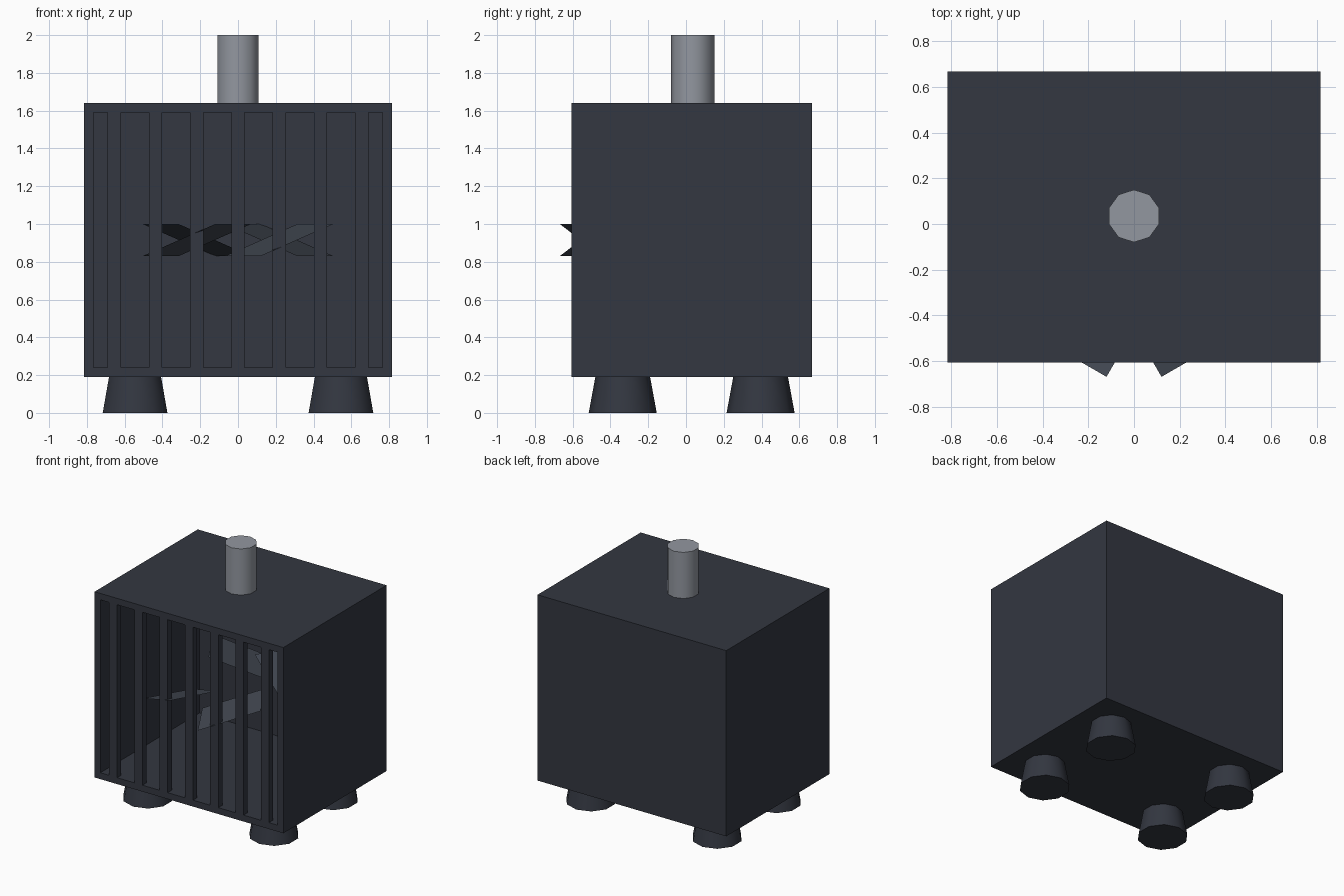
import bpy, bmesh, math
from mathutils import Matrix, Vector

if "Cube" in bpy.data.objects:
    bpy.data.objects.remove(bpy.data.objects["Cube"])


def material(name, rgb):
    m = bpy.data.materials.new(name)
    m.diffuse_color = (*rgb, 1)
    m.use_nodes = True
    m.node_tree.nodes["Principled BSDF"].inputs["Base Color"].default_value = m.diffuse_color
    return m


DARK = material("dark_metal", (0.033, 0.038, 0.052))
GREY = material("pipe_grey", (0.29, 0.31, 0.35))
BLADE = material("blade_metal", (0.055, 0.065, 0.085))


def finish(bm, name, mat, smooth=False):
    bmesh.ops.recalc_face_normals(bm, faces=bm.faces)
    me = bpy.data.meshes.new(name)
    bm.to_mesh(me)
    bm.free()
    ob = bpy.data.objects.new(name, me)
    bpy.context.collection.objects.link(ob)
    me.materials.append(mat)
    if smooth:
        bpy.ops.object.select_all(action='DESELECT')
        bpy.context.view_layer.objects.active = ob
        ob.select_set(True)
        bpy.ops.object.shade_smooth_by_angle(angle=math.radians(40))
    return ob


def add_box(bm, lo, hi):
    lo, hi = Vector(lo), Vector(hi)
    mat = Matrix.Translation((lo + hi) / 2) @ Matrix.Diagonal((*(hi - lo), 1))
    bmesh.ops.create_cube(bm, size=1, matrix=mat)


def decagon_cone(name, x, y, z0, z1, r0, r1, mat):
    bm = bmesh.new()
    place = Matrix.Translation((x, y, (z0 + z1) / 2)) @ Matrix.Rotation(math.pi / 2, 4, 'Z')
    bmesh.ops.create_cone(bm, cap_ends=True, segments=10, radius1=r0, radius2=r1,
                          depth=z1 - z0, matrix=place)
    # keep a point of the decagon on the y axis
    far = max(bm.verts, key=lambda v: v.co.y)
    if abs(far.co.x - x) > 1e-3:
        bmesh.ops.rotate(bm, verts=bm.verts, cent=(x, y, 0),
                         matrix=Matrix.Rotation(math.pi / 10, 3, 'Z'))
    return finish(bm, name, mat, True)


X, Y0, Y1, Z0, Z1, T = 0.815, -0.605, 0.668, 0.19, 1.64, 0.05

# Hollow cabinet: box with the cavity and front slots cut out
bm = bmesh.new()
add_box(bm, (-X, Y0, Z0), (X, Y1, Z1))
cabinet = finish(bm, "cabinet", DARK)

bm = bmesh.new()
add_box(bm, (-X + T, Y0 - 0.2, Z0 + T), (X - T, Y1 - T, Z1 - T))
cutter = finish(bm, "cavity_cutter", DARK)
mod = cabinet.modifiers.new("cavity", 'BOOLEAN')
mod.operation, mod.solver, mod.object = 'DIFFERENCE', 'EXACT', cutter
bpy.context.view_layer.objects.active = cabinet
bpy.ops.object.modifier_apply(modifier=mod.name)
bpy.data.objects.remove(cutter)

# Front grille bars
bm = bmesh.new()
for i in range(-3, 4):
    cx = i * 0.2185
    add_box(bm, (cx - 0.035, Y0, Z0 + T), (cx + 0.035, Y0 + T, Z1 - T))
finish(bm, "grille_bars", DARK)

# Four pitched fan blades on a vertical axis
bm = bmesh.new()
R0, R1, W, H = 0.245, 0.625, 0.222, 0.085
for deg in (60, 120, 240, 300):
    rot = Matrix.Rotation(math.radians(deg), 4, 'Z')
    place = Matrix.Translation((0, -0.016, 0.915)) @ rot
    bm.faces.new([bm.verts.new(place @ Vector(c)) for c in
                  ((R0, -W, -H), (R1, -W, -H), (R1, W, H), (R0, W, H))])
finish(bm, "fan_blades", BLADE)

# Chimney pipe and feet
decagon_cone("pipe", 0, 0.035, Z1 - 0.02, 2.0, 0.115, 0.115, GREY)
for sx, side in ((-1, "left"), (1, "right")):
    for y, end in ((-0.335, "front"), (0.395, "back")):
        decagon_cone(f"{end}_{side}_foot", sx * 0.545, y, 0, Z0, 0.18, 0.145, DARK)
